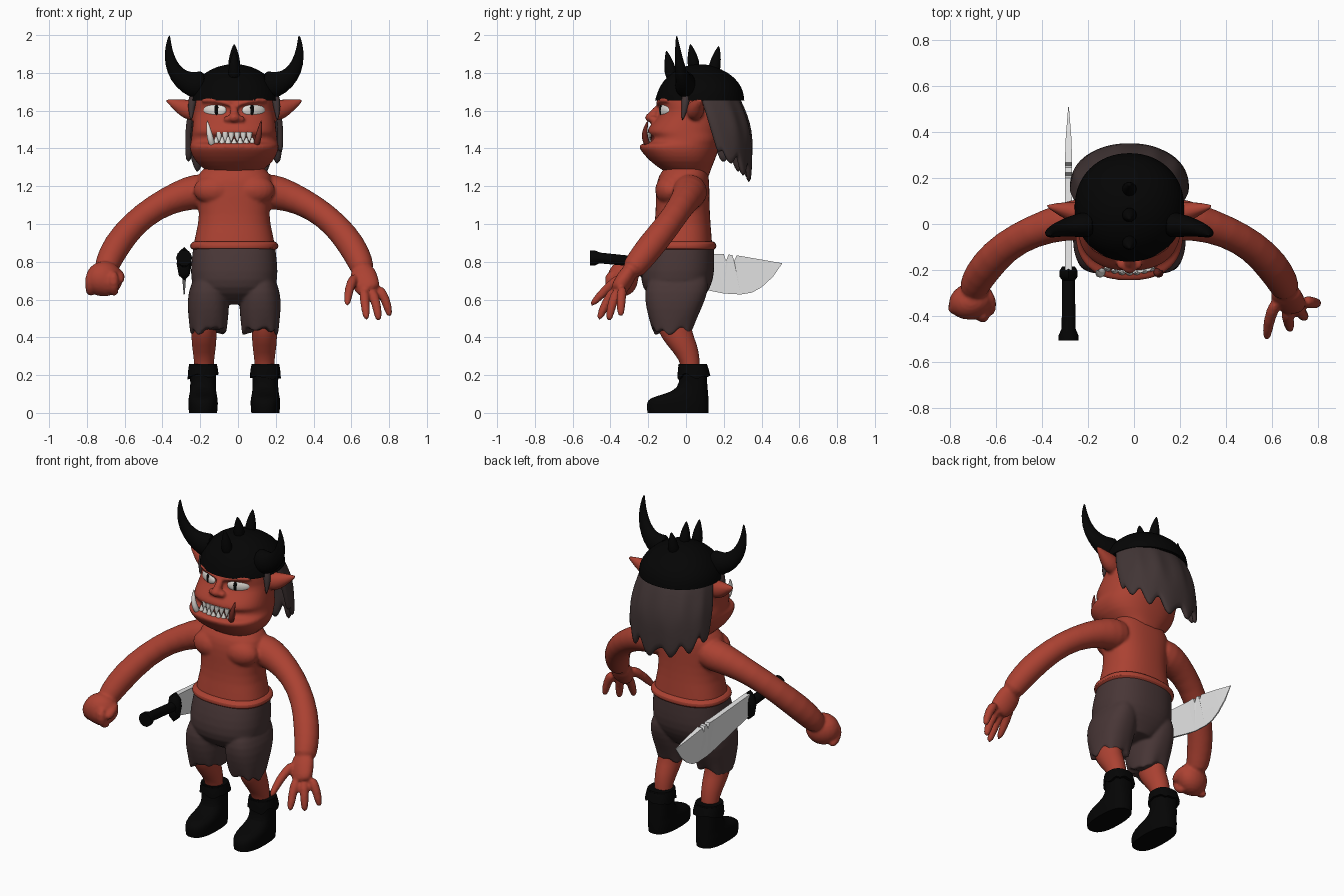
import bpy, bmesh, math, random
from mathutils import Vector

if "Cube" in bpy.data.objects:
    bpy.data.objects.remove(bpy.data.objects["Cube"])

random.seed(4)
CX = -0.02  # symmetry plane of the body


def colour(name, rgb):
    m = bpy.data.materials.new(name)
    m.diffuse_color = (*rgb, 1)
    m.use_nodes = True
    m.node_tree.nodes["Principled BSDF"].inputs["Base Color"].default_value = m.diffuse_color
    return m


SKIN = colour("red skin", (0.41, 0.054, 0.032))
CLOTH = colour("brown cloth", (0.065, 0.037, 0.037))
HAIR = colour("brown hair", (0.054, 0.036, 0.036))
BLACK = colour("black leather", (0.0015, 0.0015, 0.0015))
STEEL = colour("steel", (0.87, 0.87, 0.87))
IVORY = colour("ivory", (0.76, 0.73, 0.69))
DARK = colour("dark red", (0.16, 0.022, 0.015))


def activate(obs):
    bpy.ops.object.select_all(action='DESELECT')
    for o in obs:
        o.select_set(True)
    bpy.context.view_layer.objects.active = obs[0]


def finish(bm, name, mat, sub=1, angle=50):
    bmesh.ops.recalc_face_normals(bm, faces=bm.faces[:])
    me = bpy.data.meshes.new(name)
    bm.to_mesh(me)
    bm.free()
    me.materials.append(mat)
    ob = bpy.data.objects.new(name, me)
    bpy.context.collection.objects.link(ob)
    if sub:
        mod = ob.modifiers.new("smooth", 'SUBSURF')
        mod.levels = mod.render_levels = sub
    activate([ob])
    bpy.ops.object.shade_smooth_by_angle(angle=math.radians(angle))
    return ob


def fuse(name, obs, voxel, smooth):
    """Melt overlapping parts into one continuous surface."""
    activate(obs)
    bpy.ops.object.convert(target='MESH')
    bpy.ops.object.join()
    ob = bpy.context.view_layer.objects.active
    ob.name = name
    mod = ob.modifiers.new("remesh", 'REMESH')
    mod.mode, mod.voxel_size, mod.use_smooth_shade = 'VOXEL', voxel, True
    mod = ob.modifiers.new("relax", 'SMOOTH')
    mod.factor, mod.iterations = .5, smooth
    activate([ob])
    bpy.ops.object.convert(target='MESH')
    bpy.ops.object.shade_smooth()
    return ob


def skin_rings(rings, name, mat, sub=1, sharp_caps=False):
    """Bridge a list of point rings and cap both ends."""
    bm = bmesh.new()
    vs = [[bm.verts.new(p) for p in r] for r in rings]
    n = len(vs[0])
    for a, b in zip(vs, vs[1:]):
        for j in range(n):
            bm.faces.new((a[j], a[(j + 1) % n], b[(j + 1) % n], b[j]))
    crease = bm.edges.layers.float.new("crease_edge")
    for cap in (vs[0], vs[-1]):
        f = bm.faces.new(cap)
        if sharp_caps:
            for e in f.edges:
                e[crease] = 1
    return finish(bm, name, mat, sub)


def power(c, e):
    return math.copysign(abs(c) ** (2 / e), c)


def loft(name, mat, rows, cx=CX, n=28, e=2.4, jag=0):
    """Stack of rounded sections, each (z, half width, front y, back y), from the bottom up."""
    rings = []
    for i, (z, rx, yf, yb) in enumerate(rows):
        ring = []
        for j in range(n):
            a = 2 * math.pi * j / n
            dz = random.uniform(-jag, jag) if i == 0 else 0
            ring.append((cx + rx * power(math.cos(a), e),
                         (yf + yb) / 2 + (yb - yf) / 2 * power(math.sin(a), e), z + dz))
        rings.append(ring)
    return skin_rings(rings, name, mat, 1, True)


def tube(name, mat, pts, n=12, flat=1.0, sub=1):
    """Round limb through points (x, y, z, radius)."""
    P = [Vector(p[:3]) for p in pts]
    rings = []
    for i, p in enumerate(P):
        t = (P[min(i + 1, len(P) - 1)] - P[max(i - 1, 0)]).normalized()
        ref = Vector((0, 0, 1)) if abs(t.y) > 0.9 else Vector((0, 1, 0))
        u = t.cross(ref).normalized()
        v = t.cross(u)
        r = pts[i][3]
        rings.append([p + r * (u * math.cos(2 * math.pi * j / n) + flat * v * math.sin(2 * math.pi * j / n))
                      for j in range(n)])
    return skin_rings(rings, name, mat, sub)


def ball(name, mat, pos, size, rot=(0, 0, 0)):
    bm = bmesh.new()
    bmesh.ops.create_uvsphere(bm, u_segments=20, v_segments=12, radius=1)
    ob = finish(bm, name, mat, 0)
    ob.location, ob.scale, ob.rotation_euler = pos, size, rot
    return ob


# Torso and waist roll
body = [loft("torso", SKIN, [(.84, .21, -.18, .14), (.90, .22, -.185, .14), (1.0, .188, -.165, .13),
                             (1.1, .187, -.16, .125), (1.2, .21, -.16, .125), (1.26, .2, -.145, .12),
                             (1.3, .15, -.11, .11), (1.34, .12, -.08, .1)])]
loft("waist_roll", SKIN, [(.862, .215, -.19, .145), (.872, .236, -.21, .163), (.895, .236, -.21, .163),
                          (.908, .215, -.19, .145)])

# Shorts seat
shorts = [loft("shorts", CLOTH, [(.575, .09, -.13, .07), (.63, .2, -.215, .11), (.7, .234, -.245, .148),
                                 (.8, .228, -.228, .152), (.88, .218, -.2, .15)])]

# Head with protruding jaw and recessed mouth
face = [loft("head", SKIN, [
    (1.25, .12, -.07, .12), (1.285, .15, -.125, .13), (1.33, .208, -.19, .15), (1.385, .234, -.238, .17),
    (1.415, .237, -.255, .18), (1.427, .232, -.228, .182), (1.435, .23, -.185, .185), (1.468, .226, -.182, .19),
    (1.48, .225, -.21, .19), (1.51, .222, -.2, .2), (1.55, .217, -.165, .2), (1.6, .212, -.122, .2),
    (1.65, .208, -.155, .2), (1.72, .19, -.12, .2)], CX, 36, 2.4)]

for s, side in ((-1, "right"), (1, "left")):
    def X(d):
        return CX + s * d

    # Legs and boots
    shorts.append(loft(side + "_shorts_leg", CLOTH, [
        (.435, .096, -.18, .034), (.5, .106, -.198, .058), (.6, .114, -.222, .105), (.68, .095, -.215, .125),
        (.74, .06, -.17, .1)], X(.137), 22, 2.4, .032))
    loft(side + "_leg", SKIN, [(.2, .05, -.02, .075), (.28, .053, -.03, .075), (.36, .066, -.105, .062),
                               (.43, .068, -.15, .03), (.5, .068, -.16, .03)], X(.16), 18, 2)
    loft(side + "_boot", BLACK, [(0, .075, -.205, .12), (.05, .08, -.212, .122), (.08, .077, -.195, .12),
                                 (.1, .072, -.11, .118), (.13, .068, -.04, .115), (.19, .068, -.035, .11),
                                 (.252, .075, -.042, .115)], X(.165), 24, 2.5)
    loft(side + "_boot_cuff", BLACK, [(.195, .083, -.046, .13), (.23, .08, -.044, .122),
                                      (.258, .074, -.04, .112)], X(.165), 20, 2.5, .02)

    # Arms and chest muscles
    body.append(tube(side + "_arm", SKIN, [
        (X(.1), .02, 1.18, .085), (X(.2), .022, 1.172, .1), (X(.29), .01, 1.15, .083),
        (X(.42), -.03, 1.09, .071), (X(.54), -.095, .995, .071), (X(.625), -.185, .885, .077),
        (X(.67), -.255, .795, .069), (X(.685), -.3, .74, .062)], 14))
    body.append(ball(side + "_pec", SKIN, (X(.1), -.088, 1.18), (.115, .075, .08)))

    # Ears with a dark lock in front of each
    face.append(tube(side + "_ear", SKIN, [
        (X(.18), .04, 1.595, .05), (X(.23), .05, 1.602, .06), (X(.275), .06, 1.617, .047),
        (X(.32), .07, 1.638, .026), (X(.365), .08, 1.658, .007)], 12, .85))
    tube(side + "_side_lock", HAIR, [(X(.215), .0, 1.69, .028), (X(.228), -.005, 1.62, .022),
                                     (X(.228), -.02, 1.545, .004)], 8)

    # Eyes, slit pupils, brows, lower lids, nostrils
    ball(side + "_eye", IVORY, (X(.102), -.11, 1.602), (.066, .023, .039), (0, 0, s * .42))
    ball(side + "_pupil", BLACK, (X(.094), -.133, 1.604), (.013, .006, .027), (0, 0, s * .35))
    face.append(tube(side + "_brow", SKIN, [
        (X(.01), -.15, 1.628, .013), (X(.06), -.147, 1.648, .013), (X(.12), -.13, 1.658, .013),
        (X(.18), -.09, 1.652, .012)], 10))
    face.append(tube(side + "_lower_lid", SKIN, [
        (X(.03), -.145, 1.56, .014), (X(.1), -.137, 1.546, .017), (X(.17), -.095, 1.556, .014)], 10))
    face.append(ball(side + "_nostril", SKIN, (X(.034), -.175, 1.555), (.022, .024, .018)))

    # Curved main horns
    tube(side + "_horn", BLACK, [(X(.15), .0, 1.735, .085), (X(.22), -.005, 1.735, .073), (X(.28), -.015, 1.765, .054),
                                 (X(.325), -.03, 1.82, .039), (X(.345), -.04, 1.89, .027),
                                 (X(.348), -.046, 1.95, .015), (X(.343), -.05, 2.0, .004)], 12, .75)

    # Tusks, one ivory and one dark red
    tube(side + "_tusk", IVORY if s < 0 else DARK,
         [(X(.115), -.2, 1.41, .02), (X(.128), -.222, 1.46, .019), (X(.138), -.215, 1.51, .013),
          (X(.143), -.2, 1.55, .002)], 8)

# Nose
face.append(tube("nose_bridge", SKIN, [(CX, -.13, 1.635, .016), (CX, -.16, 1.6, .022), (CX, -.182, 1.568, .03)], 10))
face.append(ball("nose_tip", SKIN, (CX, -.186, 1.563), (.03, .031, .026)))

# One continuous head, dark inside the mouth
head = fuse("head", face, .009, 3)
head.data.materials.append(DARK)
for f in head.data.polygons:
    c = f.center
    if 1.428 < c.z < 1.474 and abs(c.x - CX) < .12 and c.y < -.1:
        f.material_index = 1
fuse("shorts", shorts, .008, 4)

# Teeth along the jaw curve, lower row up and upper row down
for k in range(7):
    d = -.096 + .032 * k
    y = -.212 + 2 * abs(d) ** 2
    h = random.uniform(.03, .045)
    tube("lower_tooth", IVORY, [(CX + d, y, 1.405, .016), (CX + d, y, 1.43, .016), (CX + d, y, 1.42 + h, .004)], 8, .8, 0)
    if k < 6:
        d += .016
        tube("upper_tooth", IVORY, [(CX + d, y + .01, 1.485, .016), (CX + d, y + .008, 1.465, .014),
                                    (CX + d, y + .004, 1.438, .003)], 8, .8, 0)

# Helmet with three crest spikes
loft("helmet", BLACK, [(1.655, .24, -.165, .31), (1.7, .236, -.152, .305), (1.75, .21, -.128, .282),
                       (1.8, .16, -.08, .23), (1.835, .09, -.01, .15), (1.845, .03, .04, .1)], CX, 32, 2.1)
for y0, z0, y1, z1 in ((-.075, 1.76, -.105, 1.92), (.045, 1.81, .022, 1.955), (.145, 1.79, .175, 1.945)):
    tube("crest_spike", BLACK, [(CX, y0, z0, .042), (CX, (y0 + y1) / 2, (z0 + z1) / 2 + .015, .028),
                                (CX, y1, z1, .003)], 10)

# Hair sheet around the back of the head with a ragged hem
bm = bmesh.new()
N = 36
cols = []
for j in range(N + 1):
    a = math.pi * j / N
    hem = 1.355 - .1 * math.sin(a) ** 2 + .04 * math.sin(j * 1.05) + random.uniform(-.012, .012)
    col = []
    for t in (0, .2, .4, .6, .8, 1):
        z = 1.7 + (hem - 1.7) * t
        front, back = .07 + .1 * t, .27 + .085 * math.sin(math.pi * min(.62, t * .8))
        rx = .222 + .038 * min(1, t * 2)
        col.append(bm.verts.new((CX + rx * power(math.cos(a), 2.2), front + (back - front) * power(math.sin(a), 2.2), z)))
    cols.append(col)
for a, b in zip(cols, cols[1:]):
    for i in range(5):
        bm.faces.new((a[i], a[i + 1], b[i + 1], b[i]))
hair = finish(bm, "hair", HAIR, 0)
solid = hair.modifiers.new("thickness", 'SOLIDIFY')
solid.thickness, solid.offset = .03, -1
hair.modifiers.new("smooth", 'SUBSURF').levels = 1

# Clenched right hand
body.append(ball("fist", SKIN, (-.708, -.335, .71), (.1, .08, .093), (0, 0, .3)))
for k in range(4):
    x, y = -.782 + .041 * k, -.345 - .012 * k
    body.append(tube("curled_finger", SKIN, [
        (x, y + .03, .765, .026), (x, y - .02, .745, .029), (x, y - .03, .69, .031),
        (x, y, .64, .029), (x + .005, y + .04, .635, .022)], 8))
body.append(tube("fist_thumb", SKIN, [(-.645, -.29, .75, .032), (-.618, -.35, .72, .03), (-.632, -.4, .69, .026)], 8))

# Open left hand
body.append(tube("palm", SKIN, [(.66, -.28, .78, .062), (.662, -.315, .72, .078), (.685, -.35, .665, .074),
                                (.7, -.37, .635, .055)], 12, .65))
for name, base, mid, tip in (("thumb", (.622, -.33, .73), (.585, -.42, .66), (.577, -.51, .56)),
                             ("index_finger", (.665, -.37, .66), (.672, -.425, .585), (.682, -.465, .485)),
                             ("middle_finger", (.705, -.36, .655), (.735, -.395, .575), (.746, -.41, .478)),
                             ("little_finger", (.738, -.335, .67), (.785, -.345, .6), (.806, -.345, .5))):
    body.append(tube(name, SKIN, [(*base, .032), (*mid, .026), (*tip, .021)], 10))
fuse("body", body, .0085, 4)

# Sword: handle, guard and wedge-shaped notched blade
SX = -.285
tube("sword_handle", BLACK, [(SX, -.508, .82, .043), (SX, -.485, .82, .043), (SX, -.455, .82, .03),
                             (SX, -.2, .795, .028)], 10, 1, 0)
tube("sword_guard", BLACK, [(SX, -.245, .79, .028), (SX, -.228, .79, .04), (SX, -.205, .79, .04),
                            (SX, -.185, .79, .028)], 8, 2.2, 0)
outline = [(-.2, .865), (.14, .84), (.2, .84), (.212, .805), (.225, .838), (.245, .836), (.255, .805), (.268, .834),
           (.38, .815), (.51, .792), (.46, .72), (.4, .665), (.35, .637), (.29, .627), (.2, .632), (.12, .648),
           (-.05, .69), (-.2, .73)]
bm = bmesh.new()
sides = []
for s in (-1, 1):
    vs = []
    for y, z in outline:
        half = min(.016, .003 + .08 * (z - .627)) * min(1, (.53 - y) / .2)
        vs.append(bm.verts.new((SX + s * half, y, z)))
    bm.faces.new(vs)
    sides.append(vs)
a, b = sides
for j in range(len(a)):
    k = (j + 1) % len(a)
    bm.faces.new((a[j], a[k], b[k], b[j]))
bmesh.ops.triangulate(bm, faces=[f for f in bm.faces if len(f.verts) > 4])
finish(bm, "sword_blade", STEEL, 0, 20)
